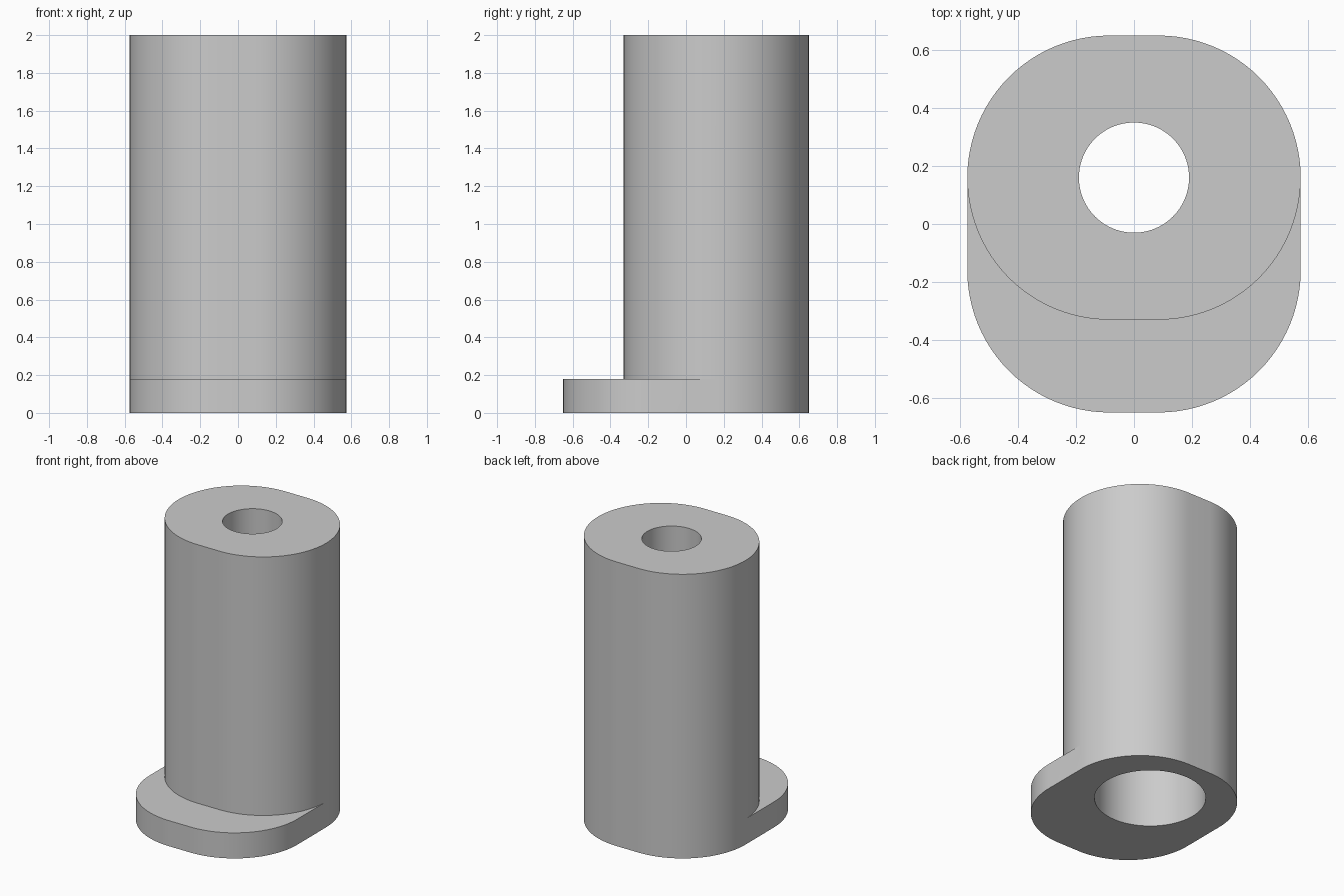
import bpy
import bmesh
from math import cos, sin, pi, radians

cube = bpy.data.objects.get("Cube")
if cube:
    bpy.data.objects.remove(cube, do_unlink=True)

HEIGHT, FLANGE_H, BORE_TOP = 2.0, 0.18, 1.2
RADIUS, HALF_FLAT, AXIS_Y = 0.49, 0.085, 0.16
HOLE_R, BORE_R = 0.19, 0.355
SEGS = 24

grey = bpy.data.materials.new("plain grey")
grey.use_nodes = True
colour = (0.6, 0.6, 0.6, 1)
grey.diffuse_color = colour
grey.node_tree.nodes["Principled BSDF"].inputs["Base Color"].default_value = colour


def rounded_outline(dx, y_front, y_back):
    """Four quarter arcs joined by straight sides."""
    points = []
    for i, (cx, cy) in enumerate([(dx, y_back), (-dx, y_back), (-dx, y_front), (dx, y_front)]):
        for k in range(SEGS + 1):
            a = (i + k / SEGS) * pi / 2
            p = (cx + RADIUS * cos(a), cy + RADIUS * sin(a))
            if not points or abs(p[0] - points[-1][0]) + abs(p[1] - points[-1][1]) > 1e-5:
                points.append(p)
    if abs(points[0][0] - points[-1][0]) + abs(points[0][1] - points[-1][1]) < 1e-5:
        points.pop()
    return points


def prism(name, outline, z0, z1):
    bm = bmesh.new()
    base = bm.faces.new([bm.verts.new((x, y, z0)) for x, y in outline])
    top = bmesh.ops.extrude_face_region(bm, geom=[base])["geom"]
    for v in top:
        if isinstance(v, bmesh.types.BMVert):
            v.co.z = z1
    bmesh.ops.recalc_face_normals(bm, faces=bm.faces)
    mesh = bpy.data.meshes.new(name)
    bm.to_mesh(mesh)
    bm.free()
    obj = bpy.data.objects.new(name, mesh)
    bpy.context.collection.objects.link(obj)
    mesh.materials.append(grey)
    return obj


def circle(r):
    n = SEGS * 4
    return [(r * cos(2 * pi * i / n), AXIS_Y + r * sin(2 * pi * i / n)) for i in range(n)]


def apply_boolean(obj, other, operation):
    mod = obj.modifiers.new(operation.lower(), "BOOLEAN")
    mod.operation, mod.object, mod.solver = operation, other, "EXACT"
    bpy.context.view_layer.objects.active = obj
    bpy.ops.object.modifier_apply(modifier=mod.name)
    bpy.data.objects.remove(other, do_unlink=True)


# Foot flange, with the upright sleeve standing on its rear part
sleeve = prism("flanged_sleeve", rounded_outline(HALF_FLAT, -AXIS_Y, AXIS_Y), 0, FLANGE_H)
upright = prism("upright", rounded_outline(HALF_FLAT, AXIS_Y, AXIS_Y), 0, HEIGHT)
apply_boolean(sleeve, upright, "UNION")

# Narrow through hole and wide bore from below
apply_boolean(sleeve, prism("hole_cutter", circle(HOLE_R), -0.1, HEIGHT + 0.1), "DIFFERENCE")
apply_boolean(sleeve, prism("bore_cutter", circle(BORE_R), -0.1, BORE_TOP), "DIFFERENCE")

bpy.ops.object.select_all(action="DESELECT")
sleeve.select_set(True)
bpy.context.view_layer.objects.active = sleeve
bpy.ops.object.shade_smooth_by_angle(angle=radians(30))
